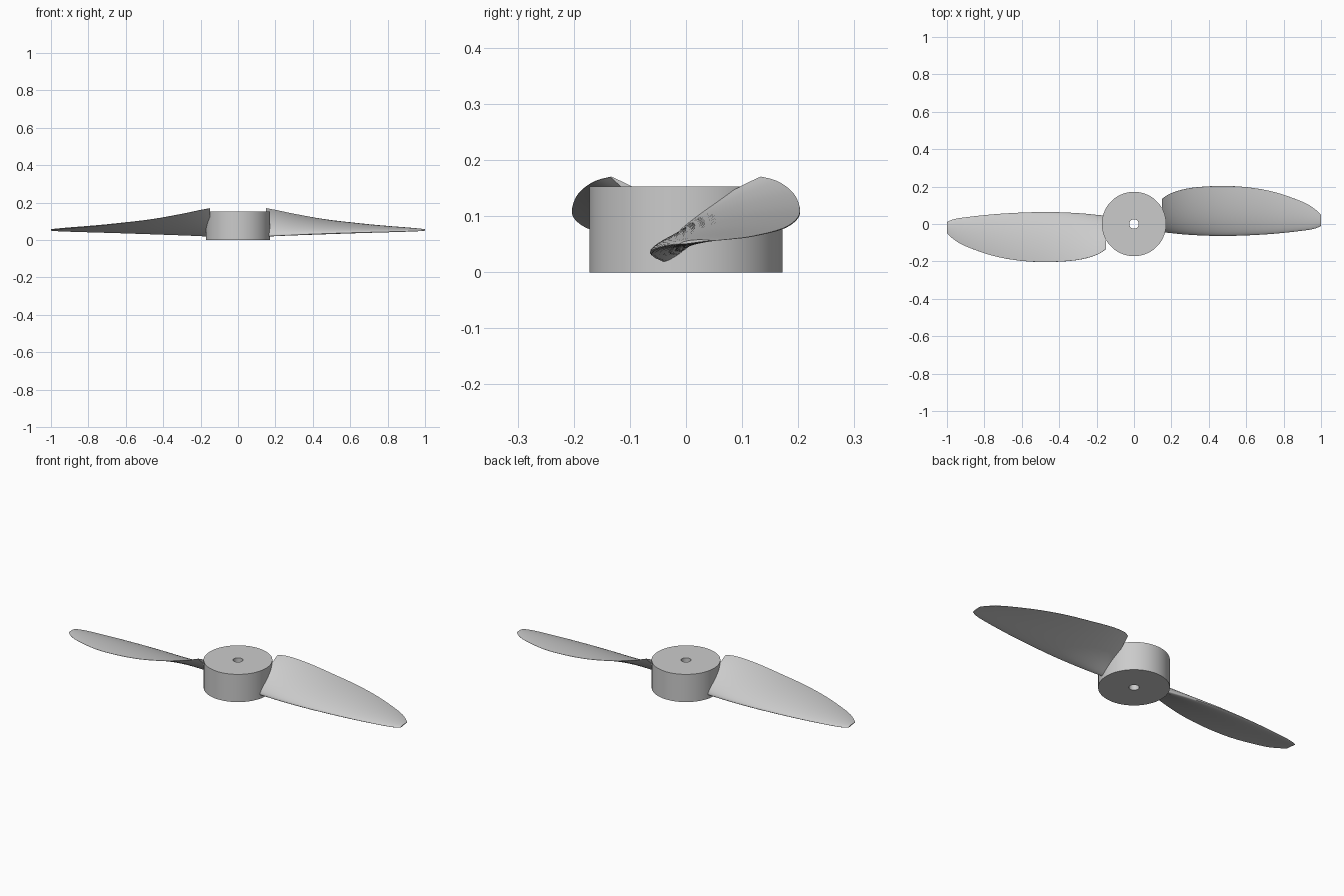
import bpy, bmesh, math

if "Cube" in bpy.data.objects:
    bpy.data.objects.remove(bpy.data.objects["Cube"])

def make_object(name, bm, angle):
    bmesh.ops.recalc_face_normals(bm, faces=bm.faces)
    mesh = bpy.data.meshes.new(name)
    bm.to_mesh(mesh)
    bm.free()
    obj = bpy.data.objects.new(name, mesh)
    bpy.context.collection.objects.link(obj)
    bpy.ops.object.select_all(action='DESELECT')
    obj.select_set(True)
    bpy.context.view_layer.objects.active = obj
    bpy.ops.object.shade_smooth_by_angle(angle=math.radians(angle))
    return obj

def bridge(bm, a, b):
    n = len(a)
    for i in range(n):
        j = (i + 1) % n
        bm.faces.new((a[i], a[j], b[j], b[i]))

# Hub: cylinder with a through bore
def build_hub(segments=96):
    bm = bmesh.new()
    profile = [(0.172, 0), (0.172, 0.153), (0.025, 0.153), (0.025, 0)]
    rings = []
    for r, z in profile:
        rings.append([bm.verts.new((r * math.cos(2 * math.pi * i / segments),
                                    r * math.sin(2 * math.pi * i / segments), z))
                      for i in range(segments)])
    for k in range(4):
        bridge(bm, rings[k], rings[(k + 1) % 4])
    return make_object("hub", bm, 40)

# Blade stations: x, leading y, leading z, trailing y, trailing z, thickness ratio
STATIONS = [
    (0.150, -0.042, 0.020, 0.134, 0.170, 0.14),
    (0.200, -0.048, 0.023, 0.165, 0.161, 0.13),
    (0.300, -0.058, 0.028, 0.192, 0.140, 0.12),
    (0.450, -0.064, 0.034, 0.203, 0.113, 0.11),
    (0.600, -0.061, 0.039, 0.197, 0.094, 0.10),
    (0.750, -0.052, 0.043, 0.171, 0.077, 0.09),
    (0.900, -0.036, 0.047, 0.119, 0.064, 0.09),
    (0.965, -0.025, 0.049, 0.081, 0.059, 0.09),
    (1.000, -0.010, 0.051, 0.048, 0.056, 0.09),
]

def catmull(p0, p1, p2, p3, t):
    return [0.5 * (2 * b + (c - a) * t + (2 * a - 5 * b + 4 * c - d) * t * t
                   + (3 * b - a - 3 * c + d) * t ** 3)
            for a, b, c, d in zip(p0, p1, p2, p3)]

# Cambered airfoil outline in unit chord, round leading edge at u = 0
def airfoil(thick, n=20, camber=0.035):
    def point(u, side):
        half = 5 * thick * (0.2969 * math.sqrt(u) - 0.126 * u - 0.3516 * u ** 2
                            + 0.2843 * u ** 3 - 0.1036 * u ** 4) + 0.003 * u
        return u, camber * 4 * u * (1 - u) + side * half
    us = [0.5 - 0.5 * math.cos(math.pi * i / n) for i in range(n + 1)]
    return [point(u, 1) for u in reversed(us)] + [point(u, -1) for u in us[1:]]

def build_blade(name, sign, steps=5):
    bm = bmesh.new()
    s = [STATIONS[0]] + STATIONS + [STATIONS[-1]]
    sections = [catmull(*s[k:k + 4], i / steps)
                for k in range(len(STATIONS) - 1) for i in range(steps)]
    sections.append(STATIONS[-1])
    rings = []
    for x, ly, lz, ty, tz, thick in sections:
        cy, cz = ty - ly, tz - lz
        rings.append([bm.verts.new((sign * x, sign * (ly + u * cy - v * cz),
                                    lz + u * cz + v * cy))
                      for u, v in airfoil(thick)])
    for a, b in zip(rings, rings[1:]):
        bridge(bm, a, b)
    bm.faces.new(rings[0])
    bm.faces.new(rings[-1])
    return make_object(name, bm, 50)

build_hub()
build_blade("right_blade", 1)
build_blade("left_blade", -1)
